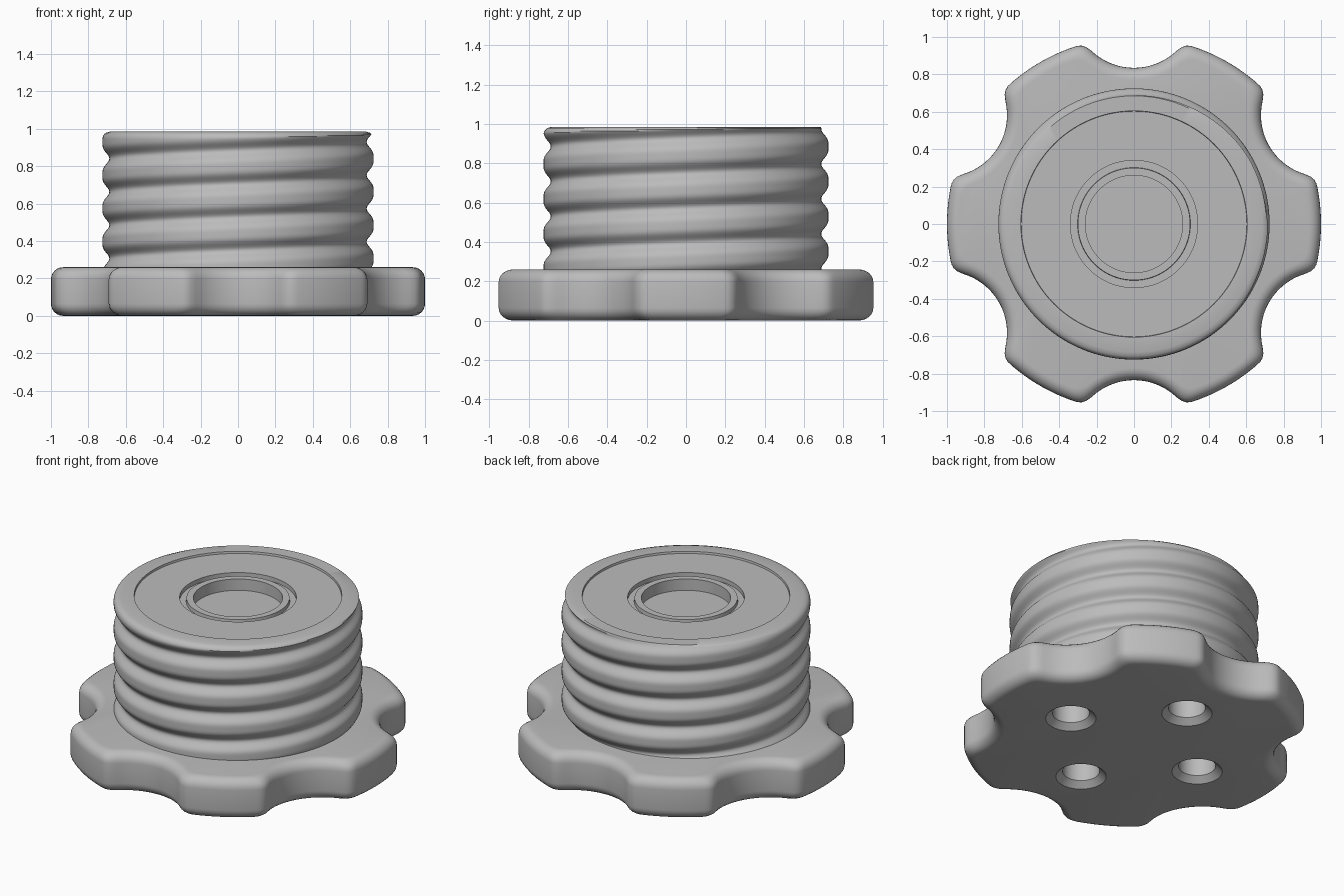
import bpy
import bmesh
from math import sin, cos, pi, tau, hypot, sqrt, radians

cube = bpy.data.objects.get("Cube")
if cube:
    bpy.data.objects.remove(cube, do_unlink=True)

grey = bpy.data.materials.new("plain_grey")
grey.use_nodes = True
colour = (0.5, 0.5, 0.5, 1)
grey.diffuse_color = colour
grey.node_tree.nodes["Principled BSDF"].inputs["Base Color"].default_value = colour


def loft(name, rings):
    """Closed skin through rings of equal point count, capped at both ends."""
    bm = bmesh.new()
    loops = [[bm.verts.new(p) for p in ring] for ring in rings]
    for low, high in zip(loops, loops[1:]):
        for i in range(len(low)):
            j = (i + 1) % len(low)
            bm.faces.new((low[i], low[j], high[j], high[i]))
    bm.faces.new(loops[0][::-1])
    bm.faces.new(loops[-1])
    bmesh.ops.recalc_face_normals(bm, faces=bm.faces)
    mesh = bpy.data.meshes.new(name)
    bm.to_mesh(mesh)
    bm.free()
    mesh.materials.append(grey)
    obj = bpy.data.objects.new(name, mesh)
    bpy.context.collection.objects.link(obj)
    return obj


def circle(r, z, n, cx=0, cy=0):
    return [(cx + r * cos(tau * i / n), cy + r * sin(tau * i / n), z) for i in range(n)]


def smooth(obj, angle=35):
    bpy.ops.object.select_all(action='DESELECT')
    obj.select_set(True)
    bpy.context.view_layer.objects.active = obj
    bpy.ops.object.shade_smooth_by_angle(angle=radians(angle))


# Hand wheel: disc with six scooped finger grips and rounded edges
WHEEL_H, FILLET = 0.26, 0.065
SCOOP_R, SCOOP_C, BLEND = 0.33, 1.165, 0.05


def wheel_field(r, a):
    a = (a % (pi / 3)) - pi / 6
    disc = r - 1
    scoop = SCOOP_R - hypot(r * cos(a) - SCOOP_C, r * sin(a))
    h = max(BLEND - abs(disc - scoop), 0) / BLEND
    return max(disc, scoop) + h * h * BLEND / 4


def wheel_ring(inset, z, n=288):
    ring = []
    for i in range(n):
        a, lo, hi = tau * i / n, 0.5, 1.01
        for _ in range(24):
            mid = (lo + hi) / 2
            if wheel_field(mid, a) < -inset:
                lo = mid
            else:
                hi = mid
        ring.append((lo * cos(a), lo * sin(a), z))
    return ring


steps = [pi / 2 * k / 6 for k in range(7)]
lower = [wheel_ring(FILLET * (1 - sin(t)), FILLET * (1 - cos(t))) for t in steps]
upper = [[(x, y, WHEEL_H - z) for x, y, z in ring] for ring in reversed(lower)]
wheel = loft("hand_wheel", lower + upper)

# Four countersunk holes in the underside
for k in range(4):
    x, y = 0.48 * cos(k * pi / 2), 0.48 * sin(k * pi / 2)
    profile = [(0.157, -0.01), (0.147, 0), (0.108, 0.035), (0.108, 0.3)]
    cutter = loft("hole_cutter", [circle(r, z, 48, x, y) for r, z in profile])
    cutter.hide_render = True
    mod = wheel.modifiers.new("hole", 'BOOLEAN')
    mod.operation, mod.solver, mod.object = 'DIFFERENCE', 'EXACT', cutter
    bpy.context.view_layer.objects.active = wheel
    bpy.ops.object.modifier_apply(modifier=mod.name)
    bpy.data.objects.remove(cutter, do_unlink=True)
smooth(wheel)

# Threaded barrel: helical ridges, rounded rim and stepped top recess
TOP, BASE, PITCH, CREST, VALLEY, RIM = 0.985, 0.235, 0.178, 0.725, 0.688, 0.04
SIDES, ROWS = 144, 110


def thread_ring(z):
    ring = []
    over = max(z - (TOP - RIM), 0)
    limit = CREST - RIM + sqrt(max(RIM * RIM - over * over, 0))
    for i in range(SIDES):
        a = tau * i / SIDES
        u = (z - 0.93) / PITCH - a / tau
        r = CREST - (CREST - VALLEY) * cos(pi * u) ** 4
        r = min(r, limit)
        ring.append((r * cos(a), r * sin(a), z))
    return ring


barrel_rings = [thread_ring(BASE + (TOP - BASE) * k / ROWS) for k in range(ROWS + 1)]
recess = [(0.605, TOP), (0.603, 0.972), (0.34, 0.972), (0.34, 0.945), (0.302, 0.945),
          (0.3, 0.968), (0.26, 0.968), (0.26, 0.895)]
barrel_rings += [circle(r, z, SIDES) for r, z in recess]
smooth(loft("threaded_barrel", barrel_rings))
